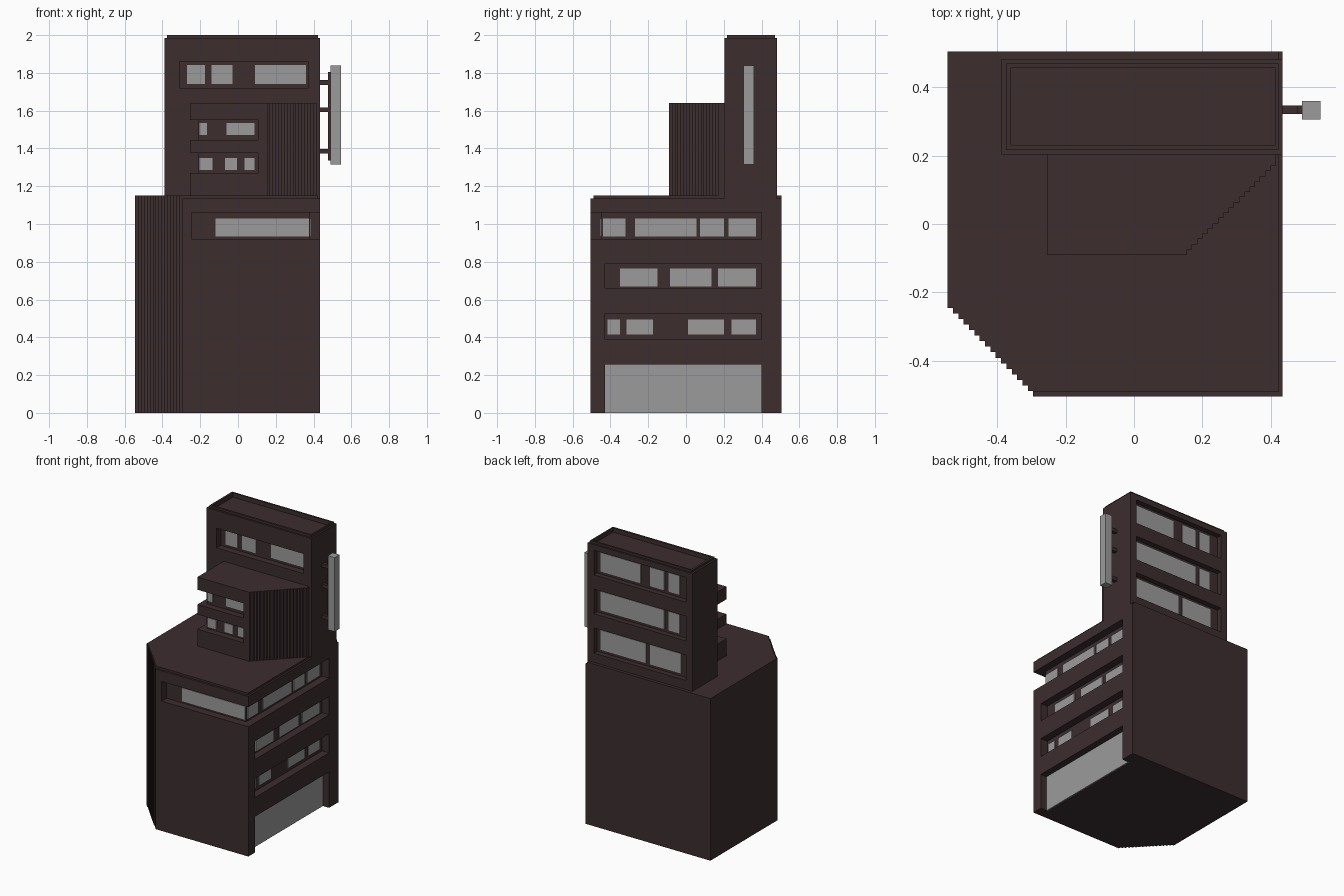
import bpy, bmesh


def material(name, rgb):
    m = bpy.data.materials.new(name)
    m.diffuse_color = (*rgb, 1)
    return m


DARK = material("dark_brown_wall", (0.045, 0.026, 0.028))
GREY = material("grey_glass", (0.33, 0.33, 0.33))


def prism(name, pts, z0, z1, mat):
    """Extrude a plan outline upward."""
    bm = bmesh.new()
    face = bm.faces.new([bm.verts.new((x, y, z0)) for x, y in pts])
    out = bmesh.ops.extrude_face_region(bm, geom=[face])
    for v in out["geom"]:
        if isinstance(v, bmesh.types.BMVert):
            v.co.z = z1
    bmesh.ops.recalc_face_normals(bm, faces=bm.faces)
    me = bpy.data.meshes.new(name)
    bm.to_mesh(me)
    bm.free()
    me.materials.append(mat)
    ob = bpy.data.objects.new(name, me)
    bpy.context.collection.objects.link(ob)
    return ob


def box(name, x0, x1, y0, y1, z0, z1, mat=DARK):
    return prism(name, [(x0, y0), (x1, y0), (x1, y1), (x0, y1)], z0, z1, mat)


def carve(ob, *boxes):
    """Cut box-shaped recesses out of a block."""
    for b in boxes:
        c = box("cutter", *b)
        c.hide_render = True
        mod = ob.modifiers.new("recess", 'BOOLEAN')
        mod.operation = 'DIFFERENCE'
        mod.solver = 'EXACT'
        mod.object = c
        bpy.context.view_layer.objects.active = ob
        bpy.ops.object.modifier_apply(modifier=mod.name)
        bpy.data.objects.remove(c)


def stairs(x0, y0, x1, y1, n, x_first):
    """Stepped diagonal between two plan points."""
    dx, dy = (x1 - x0) / n, (y1 - y0) / n
    pts = [(x0, y0)]
    for i in range(n):
        x, y = x0 + i * dx, y0 + i * dy
        pts += [(x + dx, y) if x_first else (x, y + dy), (x + dx, y + dy)]
    return pts


def glass_x(name, x, spans, z0, z1):
    for a, b in spans:
        box(name, x - 0.002, x + 0.006, a, b, z0, z1, GREY)


def glass_y(name, y, out, spans, z0, z1):
    lo, hi = sorted((y - out * 0.002, y + out * 0.006))
    for a, b in spans:
        box(name, a, b, lo, hi, z0, z1, GREY)


# Lower block with stepped front-left corner
base = prism("lower_block", stairs(-0.545, -0.245, -0.295, -0.505, 16, True)
             + [(0.435, -0.505), (0.435, 0.505), (-0.545, 0.505)], 0, 1.15, DARK)
carve(base,
      (0.422, 0.6, -0.6, 0.6, 1.136, 1.2),
      (-0.7, 0.6, -0.6, -0.491, 1.136, 1.2),
      (-0.245, 0.6, -0.6, -0.45, 0.92, 1.06),
      (0.38, 0.6, -0.6, 0.4, 0.92, 1.06),
      (0.38, 0.6, -0.43, 0.4, 0.66, 0.79),
      (0.38, 0.6, -0.43, 0.4, 0.39, 0.525),
      (0.38, 0.6, -0.43, 0.4, -0.1, 0.255))
glass_y("lower_front_window", -0.45, -1, [(-0.12, 0.375)], 0.935, 1.03)
glass_x("lower_side_window", 0.38, [(-0.44, -0.32), (-0.27, 0.055),
        (0.075, 0.2), (0.225, 0.37)], 0.935, 1.03)
glass_x("lower_side_window", 0.38, [(-0.35, -0.15), (-0.085, 0.135),
        (0.17, 0.37)], 0.67, 0.765)
glass_x("lower_side_window", 0.38, [(-0.415, -0.35), (-0.315, -0.175),
        (0.01, 0.2), (0.24, 0.37)], 0.415, 0.495)
glass_x("shop_front", 0.38, [(-0.43, 0.4)], 0, 0.255)

# Tall rear tower with roof rim and window bands
tower = box("upper_tower", -0.388, 0.435, 0.203, 0.483, 1.136, 2.0)
back_bands = [(1.77, 1.945), (1.495, 1.67), (1.215, 1.395)]
carve(tower,
      (-0.36, 0.412, 0.23, 0.457, 1.97, 2.1),
      (-0.5, -0.375, 0.1, 0.6, 1.985, 2.1),
      (0.423, 0.6, 0.1, 0.6, 1.985, 2.1),
      (-0.5, 0.6, 0.1, 0.216, 1.985, 2.1),
      (-0.5, 0.6, 0.47, 0.6, 1.985, 2.1),
      (-0.31, 0.37, 0.1, 0.25, 1.72, 1.86),
      *[(-0.34, 0.385, 0.445, 0.6, a, b) for a, b in back_bands])
glass_y("tower_front_window", 0.25, -1,
        [(-0.27, -0.175), (-0.14, -0.03), (0.09, 0.36)], 1.74, 1.843)
rows = [[(0.04, 0.355), (-0.145, -0.035), (-0.265, -0.18)],
        [(-0.145, 0.355), (-0.265, -0.18)],
        [(0.0, 0.355), (-0.275, -0.035)]]
for (a, b), spans in zip(back_bands, rows):
    glass_y("tower_back_window", 0.445, 1, spans, a + 0.02, b - 0.02)

# Middle block with stepped front-right corner
mid = prism("middle_block", [(-0.255, 0.203), (-0.255, -0.09)]
            + stairs(0.155, -0.09, 0.415, 0.17, 17, False)
            + [(0.415, 0.203)], 1.15, 1.64, DARK)
for a, b in ((1.27, 1.375), (1.445, 1.55)):
    carve(mid, (-0.4, 0.105, -0.2, -0.045, a, b), (-0.4, -0.213, -0.2, 0.3, a, b))
glass_y("middle_window", -0.045, -1, [(-0.205, -0.165), (-0.06, 0.088)], 1.47, 1.535)
glass_y("middle_window", -0.045, -1,
        [(-0.205, -0.135), (-0.07, -0.005), (0.035, 0.088)], 1.285, 1.35)

# Side sign on a bracketed post
box("sign_panel", 0.491, 0.545, 0.305, 0.36, 1.315, 1.84, GREY)
box("sign_post", 0.477, 0.492, 0.322, 0.346, 1.335, 1.805)
for z in (1.75, 1.605, 1.385):
    box("sign_bracket", 0.43, 0.48, 0.322, 0.346, z - 0.013, z + 0.013)
